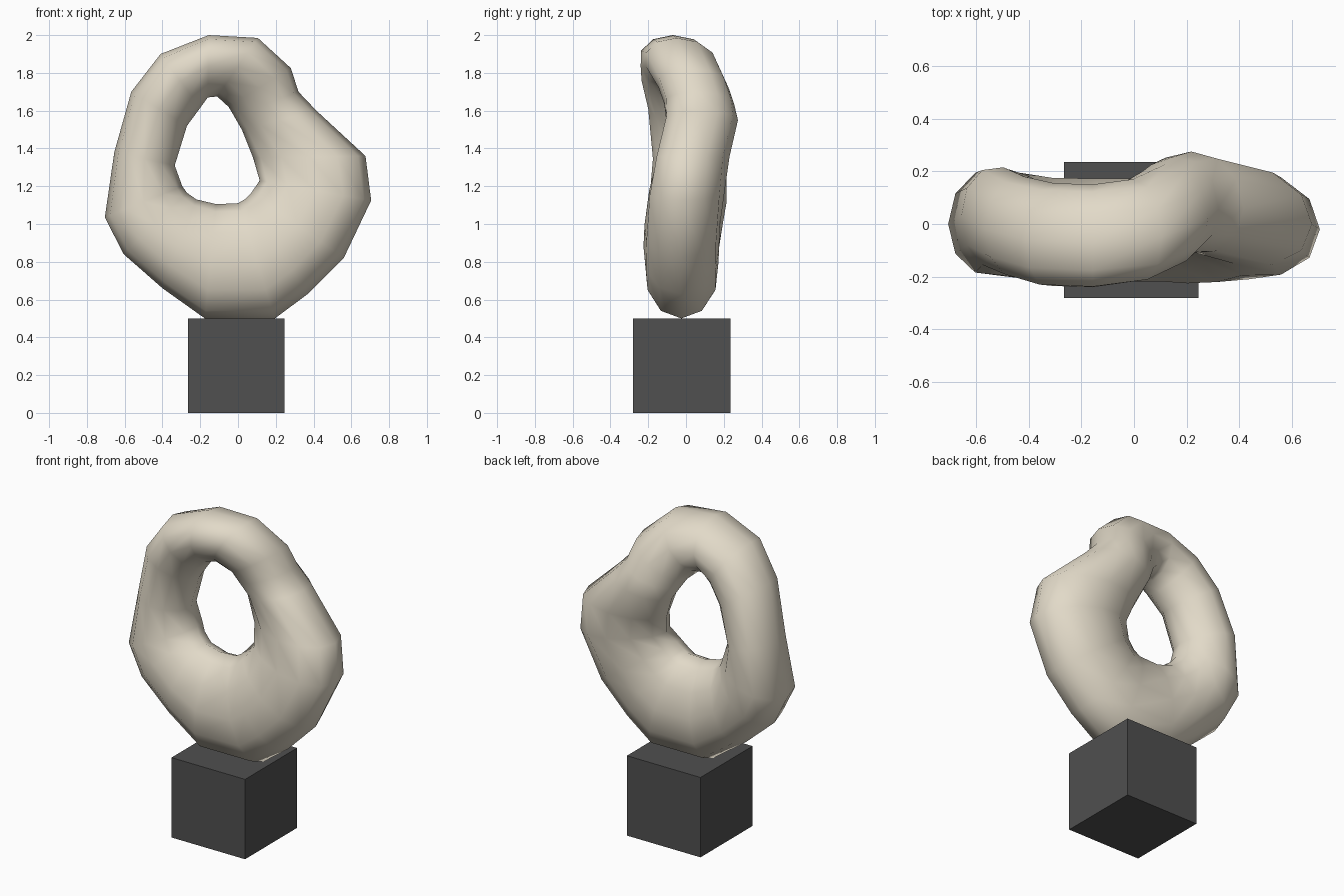
import bpy, bmesh
from math import cos, sin, pi
from mathutils import Vector

if "Cube" in bpy.data.objects:
    bpy.data.objects.remove(bpy.data.objects["Cube"])


def material(name, colour):
    m = bpy.data.materials.new(name)
    m.diffuse_color = (*colour, 1)
    m.use_nodes = True
    m.node_tree.nodes["Principled BSDF"].inputs["Base Color"].default_value = m.diffuse_color
    return m


def make_object(name, bm, mat):
    bmesh.ops.recalc_face_normals(bm, faces=bm.faces)
    mesh = bpy.data.meshes.new(name)
    bm.to_mesh(mesh)
    bm.free()
    mesh.materials.append(mat)
    ob = bpy.data.objects.new(name, mesh)
    bpy.context.collection.objects.link(ob)
    return ob


# Ring cross-sections, clockwise from the top:
# outer x, outer z, inner x, inner z, outer y, inner y, half depth
SECTIONS = [
    (-.155, 2.00, -.16, 1.67, -.07, -.02, .195),
    (.105, 1.985, -.11, 1.675, -.05, .01, .19),
    (.28, 1.825, -.05, 1.62, .02, .06, .185),
    (.32, 1.70, -.02, 1.57, .06, .08, .185),
    (.415, 1.60, .02, 1.50, .06, .11, .19),
    (.675, 1.36, .08, 1.35, .00, .08, .19),
    (.705, 1.125, .115, 1.23, -.02, .03, .20),
    (.56, .82, .07, 1.165, -.03, -.01, .20),
    (.37, .63, .035, 1.13, -.03, -.02, .20),
    (.195, .50, .00, 1.11, -.025, -.02, .195),
    (-.175, .50, -.115, 1.105, -.025, -.02, .195),
    (-.40, .66, -.22, 1.13, -.02, -.02, .195),
    (-.605, .84, -.27, 1.165, -.01, .00, .20),
    (-.705, 1.035, -.295, 1.20, .00, .02, .205),
    (-.655, 1.38, -.335, 1.31, .03, .01, .195),
    (-.565, 1.70, -.27, 1.52, -.02, .00, .19),
    (-.41, 1.90, -.20, 1.615, -.06, -.02, .195),
]
SIDES = 12
TAPER = .13   # sections are thinner towards the hole

# Abstract pierced ring
bm = bmesh.new()
rings = []
for ox, oz, ix, iz, oy, iy, depth in SECTIONS:
    outer, inner = Vector((ox, oy, oz)), Vector((ix, iy, iz))
    mid, half = (outer + inner) / 2, (outer - inner) / 2
    rings.append([bm.verts.new(mid + half * cos(a)
                               + Vector((0, depth * sin(a) * (1 + TAPER * cos(a)), 0)))
                  for a in (2 * pi * k / SIDES for k in range(SIDES))])
for i, ring in enumerate(rings):
    nxt = rings[(i + 1) % len(rings)]
    for k in range(SIDES):
        j = (k + 1) % SIDES
        bm.faces.new((ring[k], ring[j], nxt[j], nxt[k]))
for f in bm.faces:
    f.smooth = True
make_object("pierced_ring", bm, material("pale_stone", (.76, .70, .58)))

# Square pedestal
bm = bmesh.new()
bmesh.ops.create_cube(bm, size=1)
for v in bm.verts:
    v.co = (v.co.x * .51 - .01, v.co.y * .515 - .0225, (v.co.z + .5) * .5)
make_object("pedestal", bm, material("dark_stone", (.08, .08, .08)))
